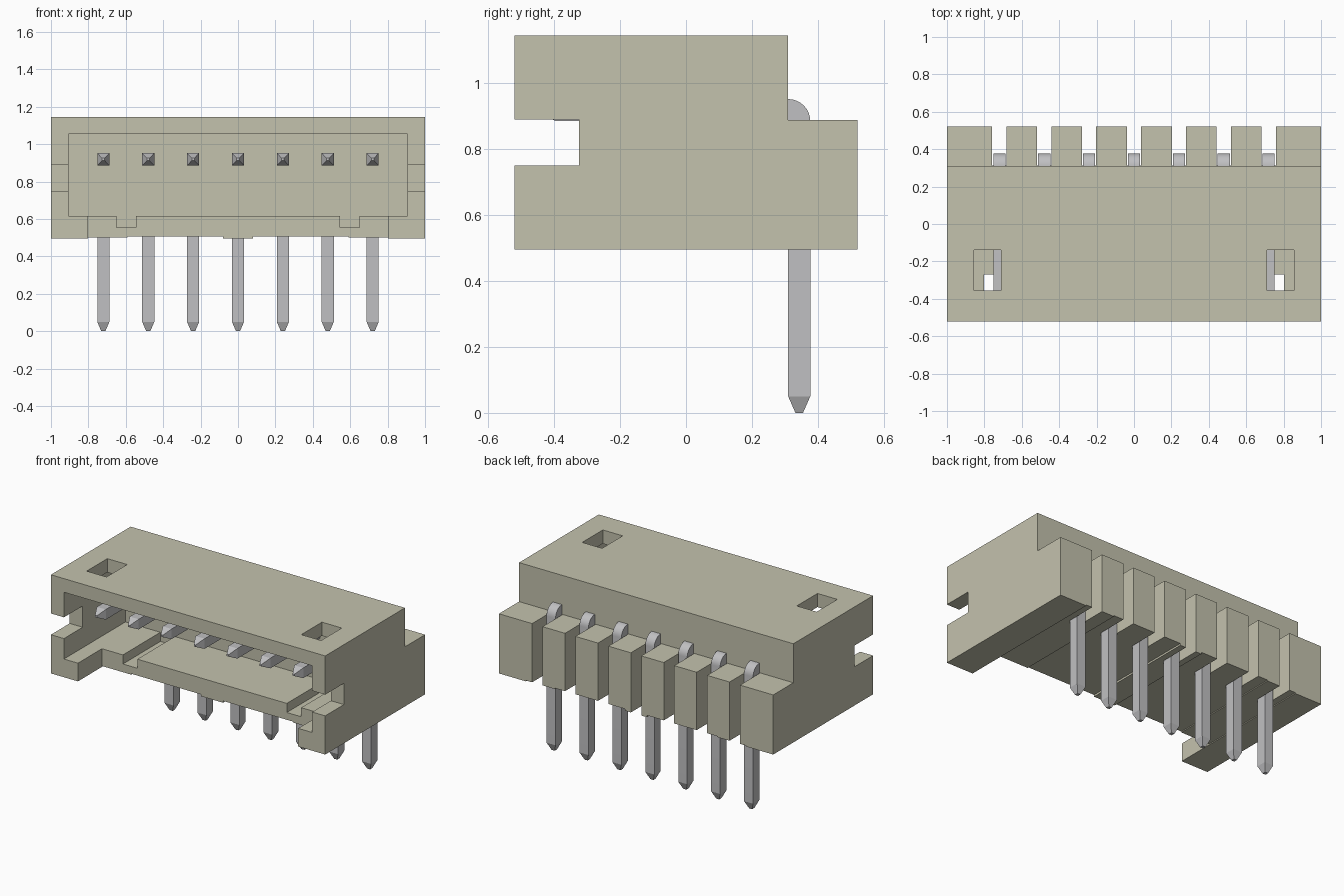
import bpy, bmesh, math

cube = bpy.data.objects.get("Cube")
if cube:
    bpy.data.objects.remove(cube, do_unlink=True)


def material(name, rgb, rough):
    m = bpy.data.materials.new(name)
    m.use_nodes = True
    m.diffuse_color = (*rgb, 1)
    bsdf = m.node_tree.nodes["Principled BSDF"]
    bsdf.inputs["Base Color"].default_value = (*rgb, 1)
    bsdf.inputs["Roughness"].default_value = rough
    return m


PLASTIC = material("beige plastic", (0.55, 0.54, 0.42), 0.6)
METAL = material("tin grey", (0.53, 0.53, 0.54), 0.5)


def add_object(name, bm, mat):
    bmesh.ops.recalc_face_normals(bm, faces=bm.faces)
    me = bpy.data.meshes.new(name)
    bm.to_mesh(me)
    bm.free()
    me.materials.append(mat)
    ob = bpy.data.objects.new(name, me)
    bpy.context.collection.objects.link(ob)
    return ob


def activate(ob):
    bpy.ops.object.select_all(action='DESELECT')
    ob.select_set(True)
    bpy.context.view_layer.objects.active = ob


# Housing: stepped side profile with the front latch notch, extruded across x
side = [(-0.52, 0.495), (0.52, 0.495), (0.52, 0.888), (0.31, 0.888),
        (0.31, 1.145), (-0.52, 1.145), (-0.52, 0.89), (-0.325, 0.89),
        (-0.325, 0.75), (-0.52, 0.75)]
bm = bmesh.new()
face = bm.faces.new([bm.verts.new((-1, y, z)) for y, z in side])
ext = bmesh.ops.extrude_face_region(bm, geom=[face])
bmesh.ops.translate(bm, vec=(2, 0, 0),
                    verts=[g for g in ext["geom"] if isinstance(g, bmesh.types.BMVert)])
housing = add_object("housing", bm, PLASTIC)


def cut(x0, x1, y0, y1, z0, z1):
    """Remove a box from the housing."""
    bm = bmesh.new()
    bmesh.ops.create_cube(bm, size=1)
    for v in bm.verts:
        v.co = (x1 if v.co.x > 0 else x0, y1 if v.co.y > 0 else y0,
                z1 if v.co.z > 0 else z0)
    cutter = add_object("cutter", bm, PLASTIC)
    cutter.hide_render = True
    mod = housing.modifiers.new("cut", 'BOOLEAN')
    mod.operation = 'DIFFERENCE'
    mod.solver = 'EXACT'
    mod.object = cutter
    activate(housing)
    bpy.ops.object.modifier_apply(modifier=mod.name)
    bpy.data.objects.remove(cutter, do_unlink=True)


def cut_pair(x0, x1, *rest):
    cut(x0, x1, *rest)
    cut(-x1, -x0, *rest)


PINS = [0.24 * i for i in range(-3, 4)]
BACK_WALL = 0.12

cut(-0.905, 0.905, -0.7, BACK_WALL, 0.615, 1.055)         # mating cavity
cut(-0.803, 0.803, -0.7, -0.27, 0.4, 0.7)                 # set-back floor edge
cut_pair(0.545, 0.65, -0.7, BACK_WALL, 0.555, 0.7)        # keying grooves
cut_pair(0.71, 0.855, -0.355, -0.14, 1.0, 1.3)            # latch windows in the roof
cut_pair(0.08, 0.59, -0.7, 0.7, 0.4, 0.507)               # underside relief
cut_pair(0.585, 0.803, -0.7, 0.7, 0.4, 0.501)
for x in PINS:                                            # rear pin slots
    cut(x - 0.038, x + 0.038, 0.312, 0.7, 0.4, 1.0)

# Pins: square wire, bent 90 degrees, pointed at both ends
W = 0.0325
PY, PZ, T = 0.31, 0.885, 0.067                            # bend pivot and thickness
# Each station: inner point, outer point, half width
stations = [((-0.45, PZ + 0.027), (-0.45, PZ + 0.040), 0.007),
            ((-0.395, PZ), (-0.395, PZ + T), W)]
for i in range(9):
    a = math.radians(90 - 90 * i / 8)
    stations.append(((PY, PZ), (PY + T * math.cos(a), PZ + T * math.sin(a)), W))
stations += [((PY, 0.05), (PY + T, 0.05), W),
             ((PY + 0.022, 0), (PY + T - 0.022, 0), 0.011)]


def pin(x, name):
    bm = bmesh.new()
    rings = []
    for inner, outer, w in stations:
        rings.append([bm.verts.new((x + sx * w, *p)) for sx, p in
                      ((-1, inner), (1, inner), (1, outer), (-1, outer))])
    for a, b in zip(rings, rings[1:]):
        for k in range(4):
            n = (k + 1) % 4
            bm.faces.new((a[k], a[n], b[n], b[k]))
    bm.faces.new(rings[0])
    bm.faces.new(rings[-1])
    bmesh.ops.remove_doubles(bm, verts=bm.verts, dist=1e-5)
    ob = add_object(name, bm, METAL)
    activate(ob)
    bpy.ops.object.shade_smooth_by_angle(angle=math.radians(20))


for i, x in enumerate(PINS):
    pin(x, f"pin_{i + 1}")
